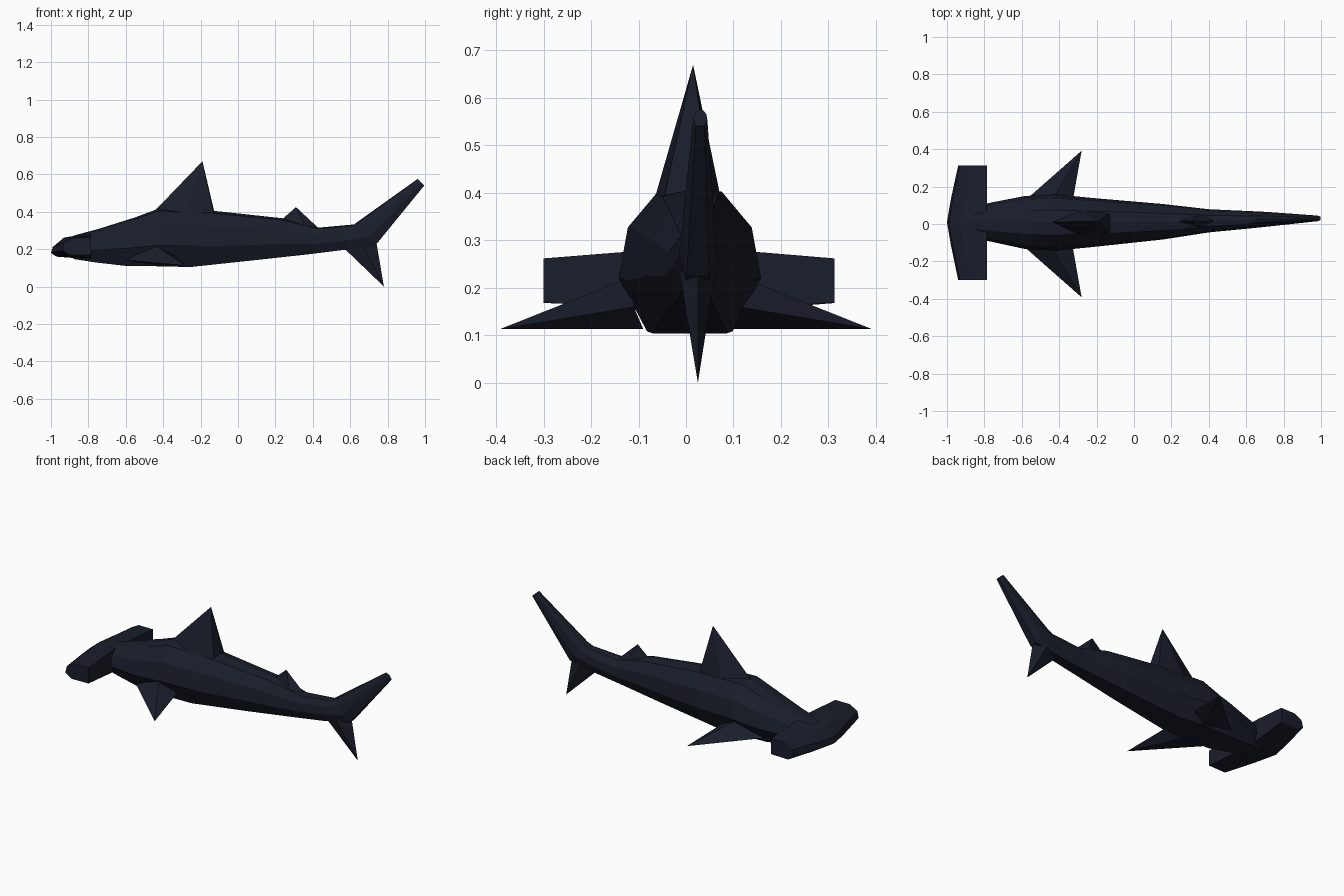
import bpy, bmesh

skin = bpy.data.materials.new("dark_skin")
skin.diffuse_color = (0.010, 0.013, 0.024, 1)


def make(name, verts, faces):
    me = bpy.data.meshes.new(name)
    me.from_pydata(verts, [], faces)
    bm = bmesh.new()
    bm.from_mesh(me)
    bmesh.ops.recalc_face_normals(bm, faces=bm.faces)
    bm.to_mesh(me)
    bm.free()
    me.materials.append(skin)
    ob = bpy.data.objects.new(name, me)
    bpy.context.collection.objects.link(ob)
    return ob


def loft(name, rings):
    n = len(rings[0])
    verts = [p for r in rings for p in r]
    faces = [(i * n + j, i * n + (j + 1) % n, (i + 1) * n + (j + 1) % n, (i + 1) * n + j)
             for i in range(len(rings) - 1) for j in range(n)]
    faces += [tuple(range(n)), tuple(range(len(verts) - n, len(verts)))]
    return make(name, verts, faces)


def spike(name, base, tip):
    n = len(base)
    faces = [(i, (i + 1) % n, n) for i in range(n)] + [tuple(range(n))]
    return make(name, base + [tip], faces)


# Body and upper tail lobe: cross-section as (width, height) fractions
half = [(0.45, 0.96), (0.87, 0.72), (1.0, 0.38), (0.6, 0.02)]
section = [(0, 1)] + half + [(-a, b) for a, b in reversed(half)]
# top x, top z, bottom x, bottom z, half width, centre y
stations = [
    (-0.88, 0.272, -0.88, 0.145, 0.08, 0.010),
    (-0.74, 0.31, -0.76, 0.125, 0.107, 0.010),
    (-0.55, 0.37, -0.60, 0.105, 0.142, 0.008),
    (-0.43, 0.415, -0.40, 0.102, 0.150, 0.008),
    (-0.13, 0.405, -0.26, 0.098, 0.130, 0.008),
    (0.24, 0.365, 0.10, 0.138, 0.095, 0.012),
    (0.43, 0.315, 0.38, 0.170, 0.062, 0.017),
    (0.62, 0.332, 0.58, 0.195, 0.048, 0.022),
    (0.645, 0.35, 0.74, 0.222, 0.040, 0.025),
    (0.96, 0.575, 0.997, 0.54, 0.015, 0.030),
]
loft("body", [[(xb + (xt - xb) * b, yc + w * a, zb + (zt - zb) * b) for a, b in section]
              for xt, zt, xb, zb, w, yc in stations])

# Hammer-shaped head, lofted from side to side
tip = [(-0.94, 0.195), (-0.93, 0.235), (-0.88, 0.262), (-0.785, 0.262), (-0.785, 0.17), (-0.90, 0.168)]
mid = [(-1.0, 0.18), (-0.99, 0.212), (-0.93, 0.262), (-0.785, 0.285), (-0.785, 0.145), (-0.97, 0.16)]


def blend(y, t):
    return [(a[0] + (b[0] - a[0]) * t, y, a[1] + (b[1] - a[1]) * t) for a, b in zip(tip, mid)]


loft("hammer_head", [blend(-0.30, 0), blend(-0.11, 0.66), blend(0.01, 1),
                     blend(0.13, 0.66), blend(0.313, 0)])

# Dorsal fins
spike("dorsal_fin", [(-0.45, 0.01, 0.40), (-0.28, 0.072, 0.395), (-0.13, 0.055, 0.395),
                     (-0.128, 0.008, 0.405), (-0.13, -0.045, 0.395), (-0.28, -0.064, 0.395)],
      (-0.19, 0.015, 0.67))
spike("rear_dorsal_fin", [(0.24, 0.014, 0.363), (0.36, 0.052, 0.315),
                          (0.43, 0.017, 0.313), (0.36, -0.022, 0.315)], (0.31, 0.016, 0.425))

# Lower tail lobe
spike("lower_tail_fin", [(0.575, 0.023, 0.197), (0.66, 0.062, 0.235),
                         (0.742, 0.025, 0.224), (0.66, -0.014, 0.235)], (0.78, 0.025, 0.0))

# Pectoral fins
for side, name in ((1, "left_pectoral_fin"), (-1, "right_pectoral_fin")):
    spike(name, [(-0.60, 0.11 * side, 0.14), (-0.45, 0.11 * side, 0.225),
                 (-0.33, 0.11 * side, 0.16), (-0.42, 0.09 * side, 0.113)],
          (-0.28, 0.392 * side, 0.113))
